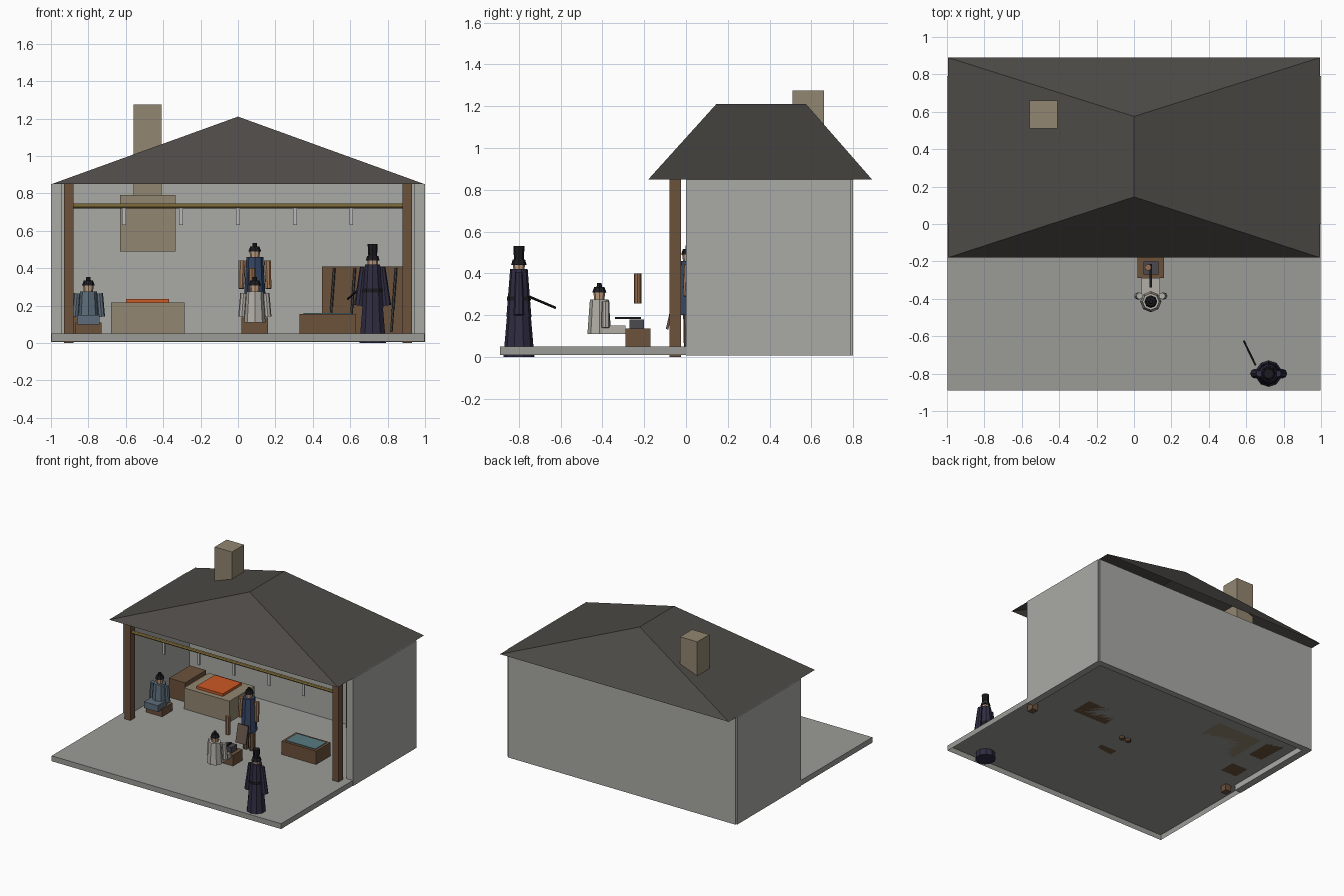
import bpy, bmesh, math
from mathutils import Vector

if "Cube" in bpy.data.objects:
    bpy.data.objects.remove(bpy.data.objects["Cube"])

mats = {}
def paint(ob, col):
    if col:
        if col not in mats:
            m = bpy.data.materials.new("paint_%d" % len(mats))
            m.diffuse_color = (*col, 1)
            m.use_nodes = True
            m.node_tree.nodes["Principled BSDF"].inputs["Base Color"].default_value = m.diffuse_color
            mats[col] = m
        ob.data.materials.append(mats[col])
    return ob

def mesh_object(name, bm, col):
    me = bpy.data.meshes.new(name)
    bm.to_mesh(me)
    bm.free()
    ob = bpy.data.objects.new(name, me)
    bpy.context.collection.objects.link(ob)
    return paint(ob, col)

def box(name, x, y, z, col=None, open_bottom=False):
    """Box from (min, max) ranges on each axis."""
    bm = bmesh.new()
    bmesh.ops.create_cube(bm, size=1)
    if open_bottom:
        low = [f for f in bm.faces if f.normal.z < -0.5]
        bmesh.ops.delete(bm, geom=low, context='FACES_ONLY')
    for v in bm.verts:
        v.co = [(r[0] + r[1]) / 2 + c * (r[1] - r[0]) for r, c in zip((x, y, z), v.co)]
    return mesh_object(name, bm, col)

def rod(name, a, b, r1, r2, col, n=8):
    """Tapered cylinder running from a to b."""
    a, b = Vector(a), Vector(b)
    bm = bmesh.new()
    bmesh.ops.create_cone(bm, cap_ends=True, segments=n, radius1=r1, radius2=r2, depth=(b - a).length)
    ob = mesh_object(name, bm, col)
    ob.rotation_euler = (b - a).to_track_quat('Z', 'Y').to_euler()
    ob.location = (a + b) / 2
    return ob

WALL = (0.40, 0.40, 0.38)
FLOOR = (0.33, 0.33, 0.31)
ROOF = (0.075, 0.07, 0.062)
WOOD = (0.15, 0.085, 0.045)
STONE = (0.29, 0.24, 0.165)
SKIN = (0.55, 0.35, 0.23)
BLACK = (0.012, 0.012, 0.015)
IRON = (0.07, 0.07, 0.08)
STEEL = (0.5, 0.5, 0.5)

# Floor slab (a shell open underneath) and walls
box("floor_slab", (-0.998, 0.998), (-0.89, 0.79), (0.008, 0.05), FLOOR, open_bottom=True)
box("back_wall", (-0.99, 0.99), (0.75, 0.8), (0.006, 0.85), WALL)
for s, side in ((-1, "left"), (1, "right")):
    box(side + "_wall", sorted((s * 0.945, s)), (0, 0.79), (0.006, 0.85), WALL)
    box(side + "_post", sorted((s * 0.88, s * 0.93)), (-0.08, -0.025), (0, 0.85), WOOD)

# Hipped roof, open underneath
bm = bmesh.new()
e = [bm.verts.new(p) for p in ((-.995, -.18, .85), (.995, -.18, .85), (.995, .89, .85), (-.995, .89, .85))]
r0, r1 = bm.verts.new((0, 0.145, 1.21)), bm.verts.new((0, 0.575, 1.21))
for f in ((e[0], e[1], r0), (e[1], e[2], r1, r0), (e[2], e[3], r1), (e[3], e[0], r0, r1)):
    bm.faces.new(f)
mesh_object("roof", bm, ROOF)

# Chimney, hood, forge and bellows
box("chimney", (-0.56, -0.41), (0.51, 0.66), (0.75, 1.275), STONE)
box("forge_hood", (-0.63, -0.335), (0.49, 0.69), (0.49, 0.79), STONE)
box("forge", (-0.68, -0.285), (0.30, 0.61), (0.05, 0.215), STONE)
box("coals", (-0.6, -0.37), (0.34, 0.57), (0.21, 0.235), (0.6, 0.1, 0.02))
box("bellows", (-0.88, -0.74), (0.40, 0.66), (0.05, 0.2), WOOD)

# Hanging rail with tools
rod("tool_rail", (-0.89, -0.05, 0.733), (0.89, -0.05, 0.733), 0.013, 0.013, (0.3, 0.21, 0.06))
for x in (-0.61, -0.305, 0, 0.305, 0.605):
    box("hanging_tool", (x - .01, x + .01), (-0.055, -0.045), (0.63, 0.725), STEEL)

# Quench trough
box("trough", (0.33, 0.63), (0.07, 0.25), (0.05, 0.155), WOOD)
box("water", (0.35, 0.61), (0.09, 0.23), (0.15, 0.16), (0.1, 0.2, 0.22))

# Rack with leaning blades
box("blade_rack", (0.45, 0.88), (0.70, 0.74), (0.05, 0.41), WOOD)
for x in (0.49, 0.6, 0.71, 0.82):
    rod("leaning_blade", (x, 0.66, 0.06), (x + 0.025, 0.69, 0.40), 0.007, 0.007, IRON, 6)

# Stump, anvil, workpiece and hammer handle
box("stump", (0.02, 0.16), (-0.29, -0.17), (0.05, 0.135), WOOD)
box("anvil", (0.05, 0.13), (-0.27, -0.2), (0.135, 0.178), IRON)
box("workpiece", (0.083, 0.097), (-0.34, -0.215), (0.181, 0.191), BLACK)
rod("hammer_handle", (0.075, -0.232, 0.255), (0.075, -0.232, 0.4), 0.018, 0.018, (0.3, 0.15, 0.08))

def head(name, x, y, z):
    """Neck, head, hair cap and top knot; z is the neck base."""
    rod(name + "_head", (x, y, z), (x, y, z + 0.045), 0.024, 0.03, SKIN)
    rod(name + "_hair", (x, y, z + 0.035), (x, y, z + 0.062), 0.034, 0.024, BLACK)
    rod(name + "_top_knot", (x, y, z + 0.06), (x, y, z + 0.08), 0.013, 0.011, BLACK)

# Seated workers
def seated(name, x, y, col, reach):
    rod(name + "_robe", (x, y, 0.11), (x, y, 0.275), 0.057, 0.045, col)
    head(name, x, y, 0.273)
    for s in (-1, 1):
        rod(name + "_arm", (x + s * .07, y + reach, .14), (x + s * .06, y + reach, .265), .019, .018, col)

PALE = (0.45, 0.43, 0.39)
seated("apprentice", 0.09, -0.415, PALE, 0.03)
box("apprentice_lap", (0.04, 0.14), (-0.41, -0.29), (0.11, 0.15), PALE)
BLUE_GREY = (0.11, 0.155, 0.2)
seated("bellows_worker", -0.8, 0.17, BLUE_GREY, 0)
box("bellows_worker_lap", (-0.86, -0.74), (0.06, 0.17), (0.10, 0.15), BLUE_GREY)
box("bellows_worker_stool", (-0.87, -0.73), (0.10, 0.23), (0.05, 0.11), WOOD)

# Standing smith
NAVY = (0.035, 0.06, 0.13)
rod("smith_torso", (0.09, 0.01, 0.2), (0.09, 0.01, 0.46), 0.06, 0.045, NAVY)
head("smith", 0.09, 0.01, 0.455)
apron = box("smith_apron", (-0.045, 0.045), (-0.006, 0.006), (-0.07, 0.07), (0.13, 0.09, 0.07))
apron.location = (0.09, -0.075, 0.2)
apron.rotation_euler = (-math.radians(13), 0, 0)
for s in (-1, 1):
    rod("smith_leg", (0.09 + s * .028, 0.01, 0.03), (0.09 + s * .028, 0.01, .22), .02, .024, WOOD)
    rod("smith_arm", (0.09 + s * .073, 0, .29), (0.09 + s * .068, 0.01, .44), .016, .02, (0.35, 0.19, 0.1))

# Robed visitor with tall hat and stick
ROBE = (0.03, 0.026, 0.055)
X, Y = 0.72, -0.8
rod("visitor_hem", (X, Y, 0), (X, Y, 0.21), 0.074, 0.056, ROBE, 10)
rod("visitor_robe", (X, Y, 0.19), (X, Y, 0.42), 0.06, 0.042, ROBE, 10)
rod("visitor_sash", (X, Y, 0.27), (X, Y, 0.29), 0.057, 0.056, BLACK, 10)
rod("visitor_head", (X, Y, 0.415), (X, Y, 0.46), 0.026, 0.032, SKIN)
rod("visitor_hair", (X, Y, 0.44), (X, Y, 0.465), 0.037, 0.03, BLACK)
rod("visitor_hat", (X, Y, 0.455), (X, Y, 0.53), 0.023, 0.027, BLACK)
for s in (-1, 1):
    rod("visitor_sleeve", (X + s * .073, Y, .2), (X + s * .05, Y, .405), .026, .018, ROBE)
rod("visitor_stick", (0.65, -0.755, 0.29), (0.587, -0.625, 0.235), 0.006, 0.006, BLACK, 6)
